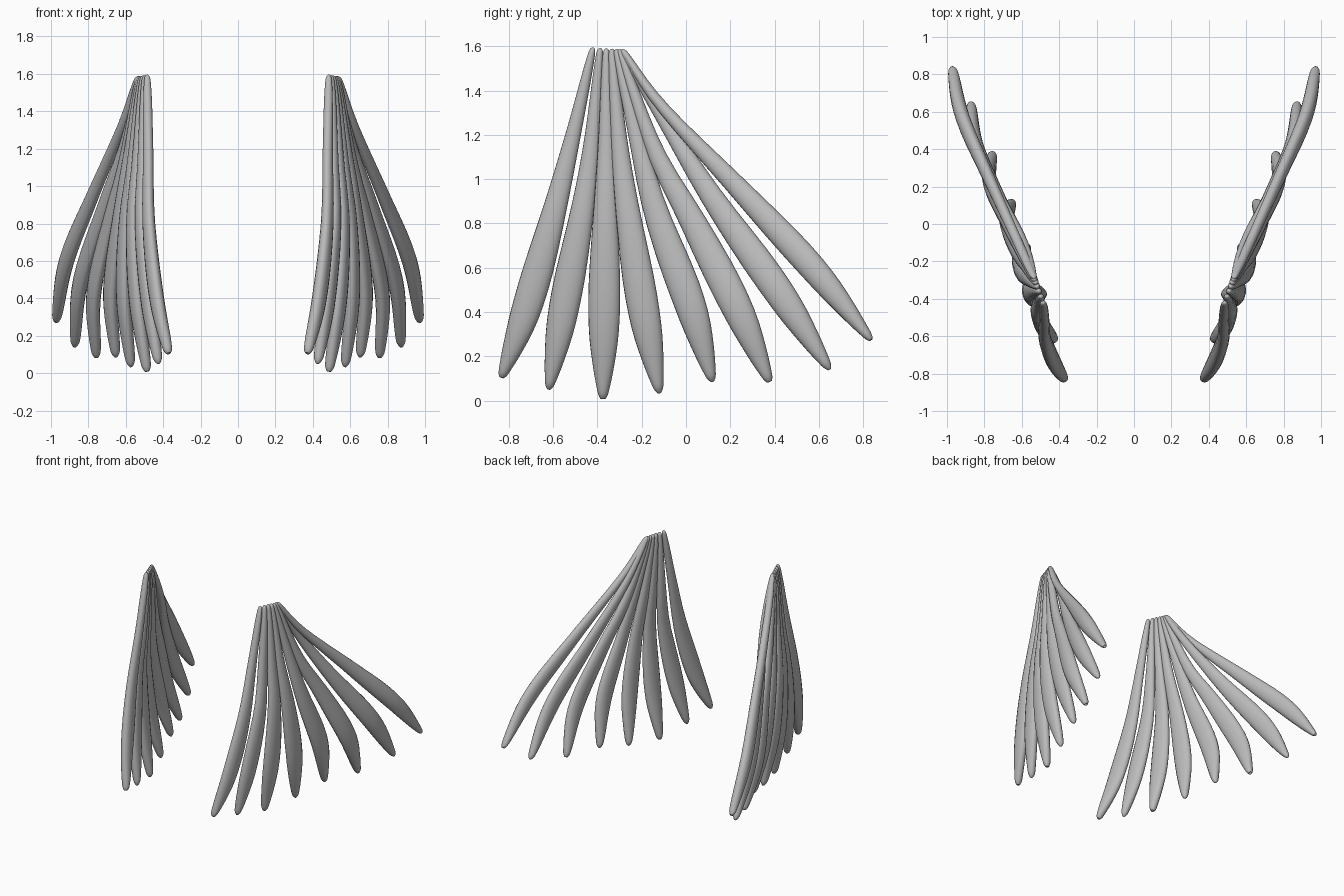
import bpy, bmesh, math
from mathutils import Vector

cube = bpy.data.objects.get("Cube")
if cube:
    bpy.data.objects.remove(cube, do_unlink=True)

grey = bpy.data.materials.new("feather_grey")
grey.use_nodes = True
grey.diffuse_color = (0.5, 0.5, 0.5, 1)
grey.node_tree.nodes["Principled BSDF"].inputs["Base Color"].default_value = (0.5, 0.5, 0.5, 1)

SIDES = 16
FLAT_NORMAL = Vector((1, -0.17, 0))
ROOT_FRONT = Vector((0.485, -0.42, 1.595))
ROOT_BACK = Vector((0.535, -0.287, 1.585))

# Centre line of each feather below its root, front feather first, and its width scale
FEATHERS = [
    (0.93, (.48, -.51, 1.2), (.477, -.61, .8), (.435, -.725, .4), (.37, -.835, .1)),
    (0.93, (.51, -.43, 1.13), (.52, -.477, .81), (.483, -.555, .4), (.425, -.62, .05)),
    (0.97, (.54, -.36, 1.13), (.565, -.365, .81), (.545, -.37, .4), (.485, -.375, .003)),
    (0.97, (.565, -.297, 1.13), (.605, -.255, .8), (.612, -.19, .4), (.572, -.12, .033)),
    (0.97, (.58, -.225, 1.2), (.635, -.135, .85), (.682, .02, .43), (.653, .12, .085)),
    (0.97, (.61, -.14, 1.13), (.69, .03, .81), (.772, .23, .42), (.757, .38, .08)),
    (0.93, (.595, -.095, 1.26), (.715, .13, .9), (.843, .42, .49), (.873, .65, .14)),
    (0.83, (.615, -.11, 1.33), (.785, .265, .93), (.92, .58, .59), (.973, .84, .27)),
]

# Fraction along the feather, half width, half thickness
PROFILE = [
    (0, .005, .005), (.008, .014, .014), (.03, .019, .019), (.1, .026, .024), (.25, .037, .027),
    (.45, .055, .031), (.66, .074, .037), (.8, .071, .038), (.9, .051, .034),
    (.97, .029, .027), (.99, .019, .018), (1, .007, .007),
]


def spline(points, steps):
    """Smooth curve through the points."""
    pts = [Vector(p) for p in points]
    pts = [2 * pts[0] - pts[1]] + pts + [2 * pts[-1] - pts[-2]]
    out = []
    for a, b, c, d in zip(pts, pts[1:], pts[2:], pts[3:]):
        for i in range(steps):
            t = i / steps
            out.append(b + t / 2 * (c - a + t * (2 * a - 5 * b + 4 * c - d + t * (3 * b - a - 3 * c + d))))
    return out + [pts[-2]]


def point_at(path, s):
    """Position and direction at a fraction of the path length."""
    left = s * sum((b - a).length for a, b in zip(path, path[1:]))
    for a, b in zip(path, path[1:]):
        step = (b - a).length
        if left <= step:
            break
        left -= step
    return a.lerp(b, min(1, left / step)), (b - a).normalized()


def feather(name, centre, width, side):
    path = spline(centre, 12)
    bm = bmesh.new()
    rings = []
    for s, half_w, half_t in spline(PROFILE, 3):
        pos, along = point_at(path, min(1, max(0, s)))
        normal = (FLAT_NORMAL - FLAT_NORMAL.dot(along) * along).normalized()
        across = along.cross(normal)
        ring = []
        for k in range(SIDES):
            a = math.tau * k / SIDES
            p = pos + across * half_w * width * math.cos(a) + normal * half_t * math.sin(a)
            ring.append(bm.verts.new((p.x * side, p.y, p.z)))
        rings.append(ring)
    for low, high in zip(rings, rings[1:]):
        for k in range(SIDES):
            n = (k + 1) % SIDES
            bm.faces.new((low[k], low[n], high[n], high[k]))
    bm.faces.new(rings[0])
    bm.faces.new(rings[-1])
    bmesh.ops.recalc_face_normals(bm, faces=bm.faces)
    for f in bm.faces:
        f.smooth = True
    mesh = bpy.data.meshes.new(name)
    bm.to_mesh(mesh)
    bm.free()
    mesh.materials.append(grey)
    bpy.context.collection.objects.link(bpy.data.objects.new(name, mesh))


# A fan of feathers for each wing, with the roots bunched towards the back
for label, side in (("left", 1), ("right", -1)):
    for i, (width, *points) in enumerate(FEATHERS):
        spread = 1 - (1 - i / (len(FEATHERS) - 1)) ** 1.8
        root = ROOT_FRONT.lerp(ROOT_BACK, spread)
        feather(f"{label}_wing_feather_{i + 1}", [root] + points, width, side)
